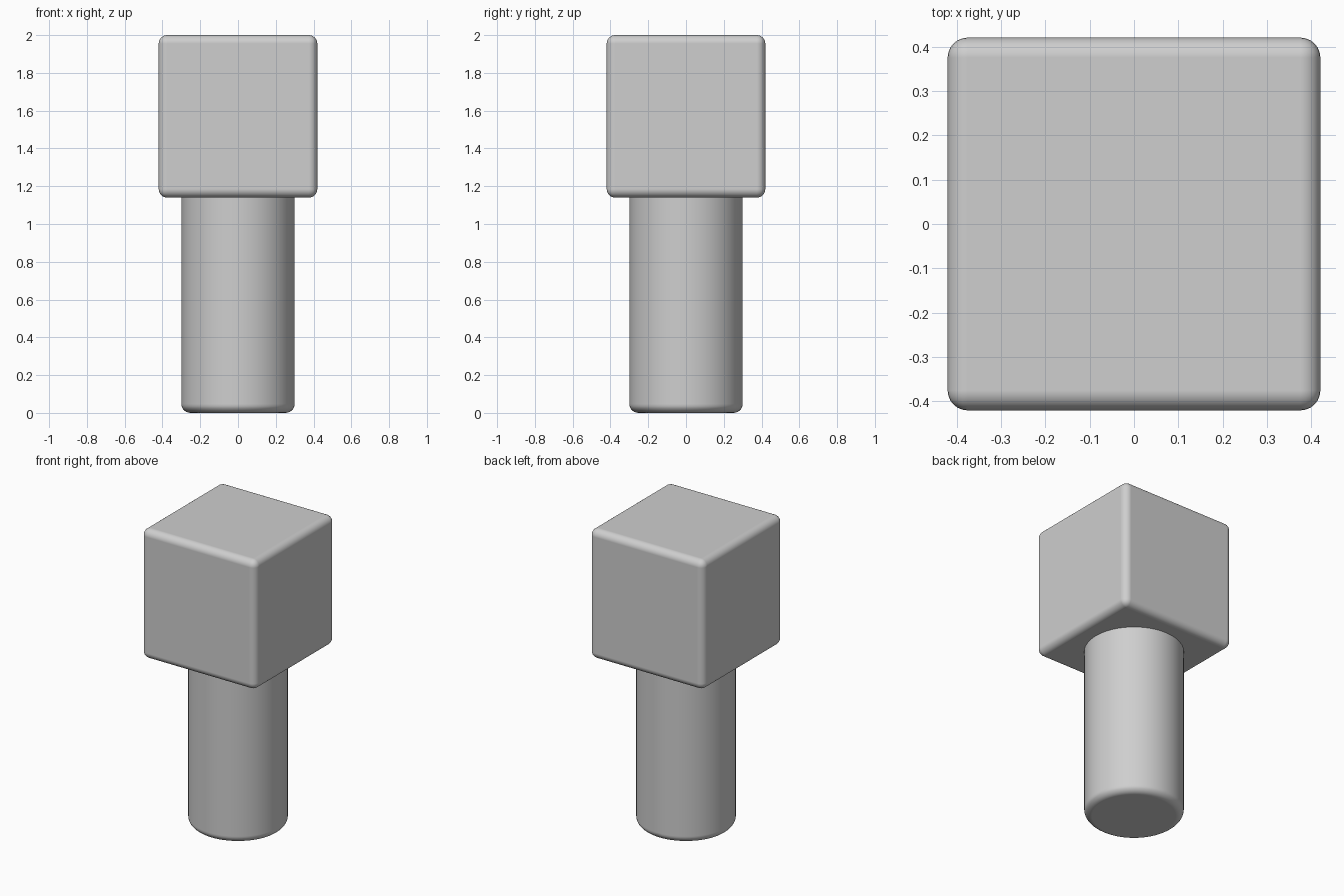
import bpy
import math

cube = bpy.data.objects.get("Cube")
if cube:
    bpy.data.objects.remove(cube, do_unlink=True)

# Single plain grey
grey = bpy.data.materials.new("plain_grey")
grey.use_nodes = True
colour = (0.62, 0.62, 0.62, 1.0)
grey.diffuse_color = colour
grey.node_tree.nodes["Principled BSDF"].inputs["Base Color"].default_value = colour


def finish(name, radius, segments):
    """Name the active part, colour it and round its hard edges."""
    obj = bpy.context.object
    obj.name = obj.data.name = name
    obj.data.materials.append(grey)
    bpy.ops.object.transform_apply(location=False, rotation=False, scale=True)
    bpy.ops.object.shade_smooth()
    bevel = obj.modifiers.new("rounded_edges", 'BEVEL')
    bevel.width = radius
    bevel.segments = segments
    bevel.limit_method = 'ANGLE'
    bevel.angle_limit = math.radians(40)
    bevel.harden_normals = True
    return obj


# Block head
HEAD_BOTTOM, HEAD_TOP, HEAD_WIDTH = 1.14, 2.0, 0.84
bpy.ops.mesh.primitive_cube_add(size=1, location=(0, 0, (HEAD_BOTTOM + HEAD_TOP) / 2))
bpy.context.object.scale = (HEAD_WIDTH, HEAD_WIDTH, HEAD_TOP - HEAD_BOTTOM)
finish("block_head", 0.045, 6)

# Round shank, its top rim tucked inside the head
SHANK_TOP = 1.2
bpy.ops.mesh.primitive_cylinder_add(vertices=64, radius=0.30, depth=SHANK_TOP,
                                    location=(0, 0, SHANK_TOP / 2))
finish("round_shank", 0.048, 6)
